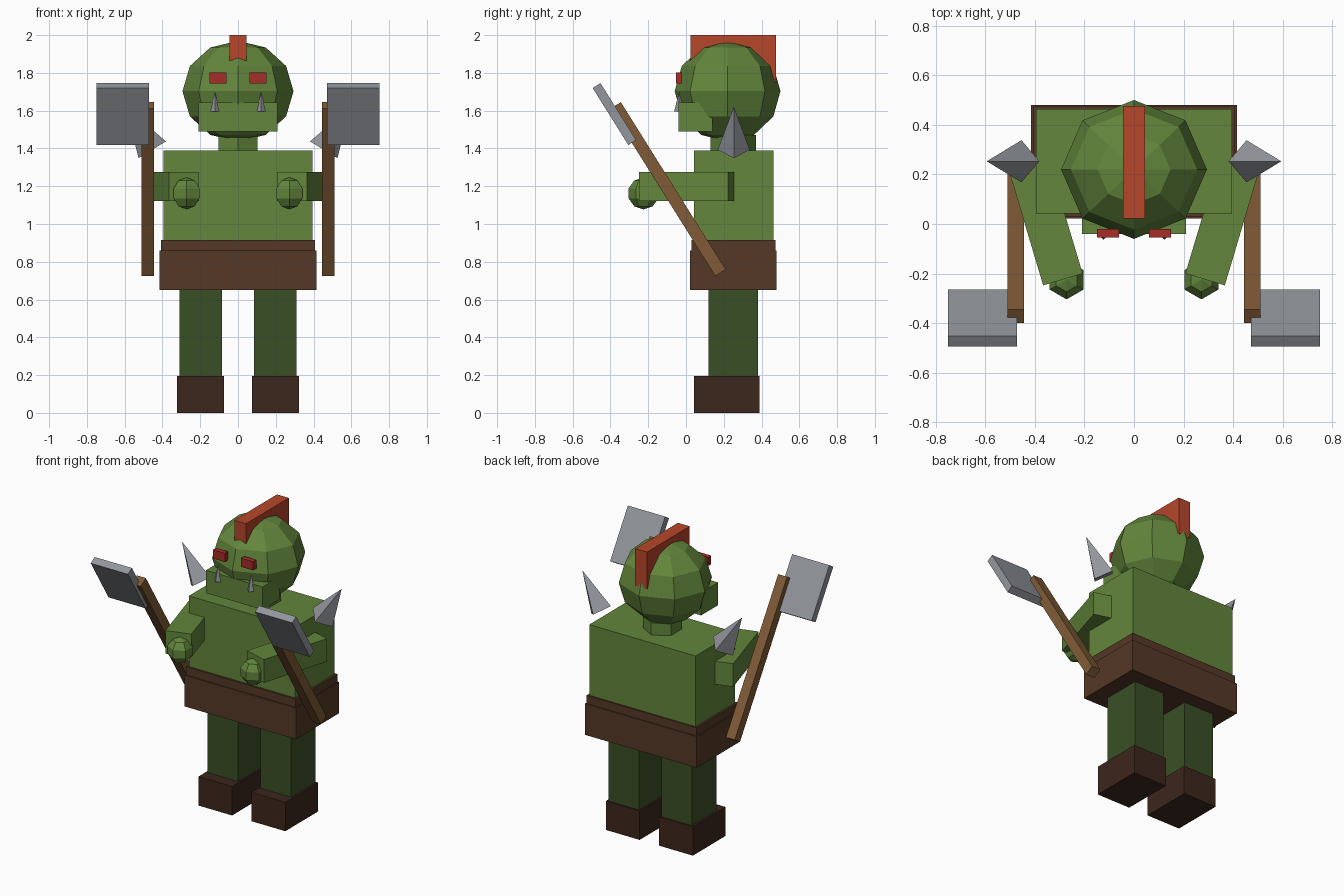
import bpy, bmesh
from mathutils import Matrix, Euler

if "Cube" in bpy.data.objects:
    bpy.data.objects.remove(bpy.data.objects["Cube"])


def material(name, rgb):
    m = bpy.data.materials.new(name)
    m.diffuse_color = (*rgb, 1)
    m.use_nodes = True
    m.node_tree.nodes["Principled BSDF"].inputs["Base Color"].default_value = m.diffuse_color
    return m


skin = material("skin", (0.125, 0.24, 0.045))
trousers = material("trousers", (0.042, 0.078, 0.019))
leather = material("leather", (0.09, 0.04, 0.019))
dark_leather = material("dark_leather", (0.046, 0.02, 0.012))
wood = material("wood", (0.22, 0.105, 0.038))
steel = material("steel", (0.29, 0.31, 0.34))
crest_red = material("crest_red", (0.47, 0.061, 0.023))
eye_red = material("eye_red", (0.38, 0.026, 0.021))


def finish(name, bm, loc, rot, mat):
    bmesh.ops.transform(bm, verts=bm.verts,
                        matrix=Matrix.Translation(loc) @ Euler(rot).to_matrix().to_4x4())
    bmesh.ops.recalc_face_normals(bm, faces=bm.faces)
    mesh = bpy.data.meshes.new(name)
    bm.to_mesh(mesh)
    bm.free()
    mesh.materials.append(mat)
    ob = bpy.data.objects.new(name, mesh)
    bpy.context.collection.objects.link(ob)
    return ob


def box(name, loc, size, mat, rot=(0, 0, 0)):
    bm = bmesh.new()
    bmesh.ops.create_cube(bm, size=1)
    bmesh.ops.scale(bm, vec=size, verts=bm.verts)
    return finish(name, bm, loc, rot, mat)


def span(name, x, y, z, mat):
    """Box from (min, max) pairs."""
    return box(name, [sum(p) / 2 for p in (x, y, z)], [p[1] - p[0] for p in (x, y, z)], mat)


def ball(name, loc, radii, segs, rings, mat):
    bm = bmesh.new()
    bmesh.ops.create_uvsphere(bm, u_segments=segs, v_segments=rings, radius=1)
    bmesh.ops.scale(bm, vec=radii, verts=bm.verts)
    return finish(name, bm, loc, (0, 0, 0), mat)


def cone(name, base, r1, r2, height, sides, mat, rot=(0, 0, 0)):
    """Cone or prism standing on its base centre."""
    bm = bmesh.new()
    bmesh.ops.create_cone(bm, cap_ends=True, segments=sides, radius1=r1, radius2=r2, depth=height)
    bmesh.ops.translate(bm, vec=(0, 0, height / 2), verts=bm.verts)
    bmesh.ops.remove_doubles(bm, verts=bm.verts, dist=1e-5)
    return finish(name, bm, base, rot, mat)


# Trunk
span("torso", (-0.395, 0.395), (0.043, 0.463), (0.85, 1.39), skin)
span("belt", (-0.408, 0.408), (0.03, 0.473), (0.84, 0.915), leather)
span("skirt", (-0.415, 0.415), (0.022, 0.48), (0.65, 0.86), leather)
cone("neck", (0, 0.25, 1.37), 0.12, 0.12, 0.1, 6, skin)

# Head
ball("head", (0, 0.22, 1.703), (0.294, 0.28, 0.267), 8, 6, skin)
span("jaw", (-0.21, 0.21), (-0.04, 0.14), (1.49, 1.643), skin)
span("mohawk", (-0.044, 0.044), (0.023, 0.477), (1.75, 2.0), crest_red)

for side, s in (("left", -1), ("right", 1)):
    # Face details
    box(f"{side}_eye", (s * 0.105, -0.037, 1.773), (0.09, 0.034, 0.058), eye_red)
    cone(f"{side}_tusk", (s * 0.123, -0.036, 1.595), 0.027, 0, 0.108, 4, steel)

    # Leg and boot
    box(f"{side}_leg", (s * 0.197, 0.25, 0.42), (0.226, 0.26, 0.47), trousers)
    box(f"{side}_boot", (s * 0.198, 0.215, 0.0975), (0.25, 0.347, 0.195), dark_leather)

    # Arm, hand and shoulder spike
    box(f"{side}_arm", (s * 0.357, 0.011, 1.198), (0.166, 0.49, 0.155), skin, (0, 0, -s * 0.291))
    ball(f"{side}_hand", (s * 0.272, -0.225, 1.162), (0.083, 0.083, 0.085), 6, 5, skin)
    cone(f"{side}_shoulder_spike", (s * 0.454, 0.253, 1.393), 0.085, 0, 0.268, 4, steel,
         (0, s * 0.55, 0))

    # Axe, tipped forward
    box(f"{side}_axe_handle", (s * 0.477, -0.095, 1.185), (0.066, 0.065, 1.045), wood, (0.56, 0, 0))
    box(f"{side}_axe_blade", (s * 0.611, -0.379, 1.582), (0.277, 0.049, 0.356), steel, (0.56, 0, 0))
